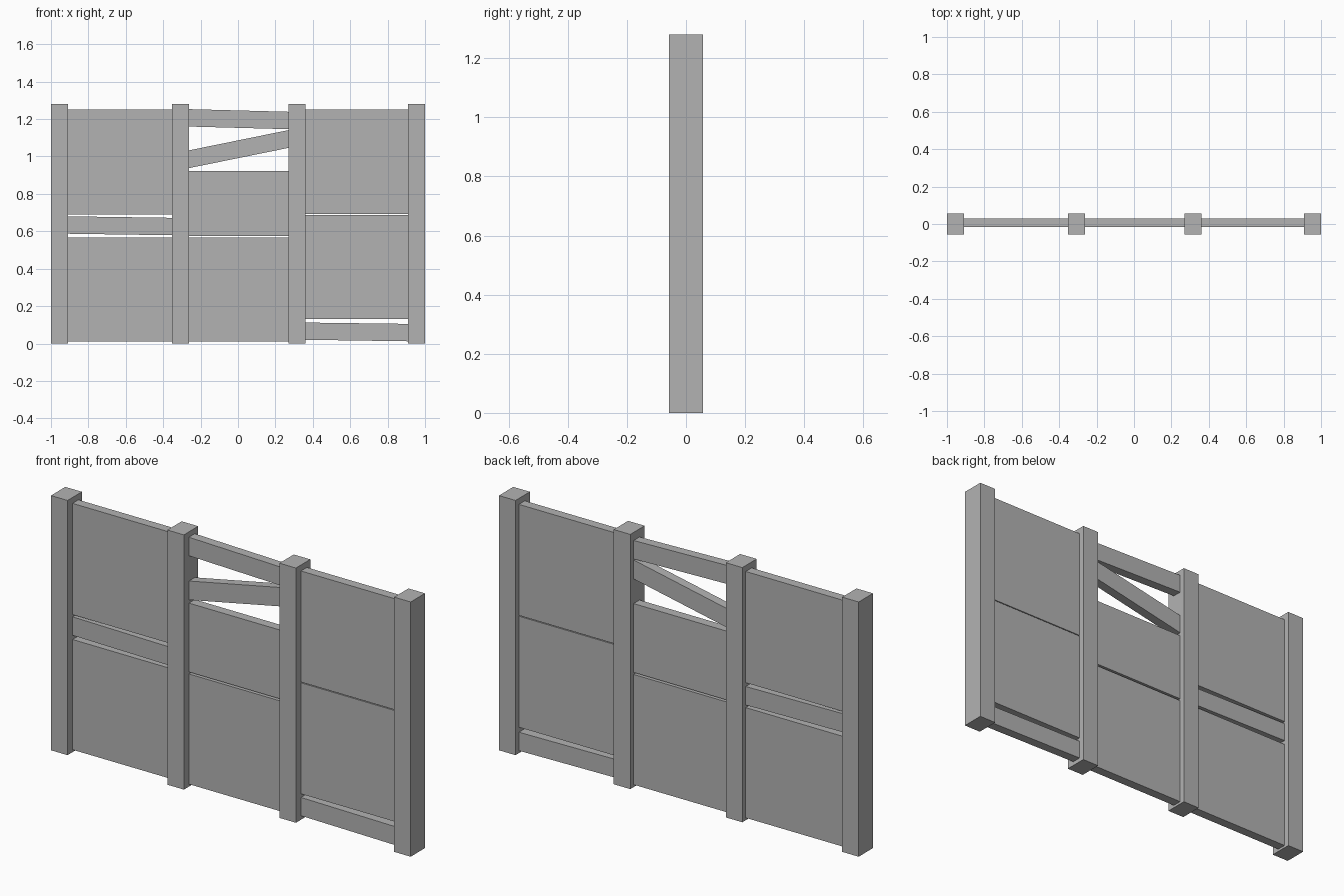
import bpy
import bmesh

cube = bpy.data.objects.get("Cube")
if cube:
    bpy.data.objects.remove(cube, do_unlink=True)

grey = bpy.data.materials.new("plain_grey")
grey.use_nodes = True
colour = (0.45, 0.45, 0.45, 1)
grey.diffuse_color = colour
grey.node_tree.nodes["Principled BSDF"].inputs["Base Color"].default_value = colour

HEIGHT = 1.28
POST_Y = (-0.057, 0.057)
BOARD_Y = (-0.017, 0.03)
TENON = 0.02  # how far boards run into the posts


def board(name, x, left, right, y):
    """Slab from x[0] to x[1]; left and right give (bottom, top) at each end."""
    bm = bmesh.new()
    outline = [(x[0], left[0]), (x[1], right[0]), (x[1], right[1]), (x[0], left[1])]
    face = bm.faces.new([bm.verts.new((px, y[0], pz)) for px, pz in outline])
    out = bmesh.ops.extrude_face_region(bm, geom=[face])
    moved = [v for v in out["geom"] if isinstance(v, bmesh.types.BMVert)]
    bmesh.ops.translate(bm, verts=moved, vec=(0, y[1] - y[0], 0))
    bmesh.ops.recalc_face_normals(bm, faces=bm.faces)
    mesh = bpy.data.meshes.new(name)
    bm.to_mesh(mesh)
    bm.free()
    mesh.materials.append(grey)
    obj = bpy.data.objects.new(name, mesh)
    bpy.context.collection.objects.link(obj)


# Square upright posts
posts = [(-1, -0.908), (-0.353, -0.261), (0.27, 0.362), (0.908, 1)]
for i, span in enumerate(posts):
    board(f"post_{i + 1}", span, (0, HEIGHT), (0, HEIGHT), POST_Y)

# Boards of each bay: name, (bottom, top) at the -x end, then at the +x end
bays = {
    "right_bay": [
        ("lower_panel", (0.012, 0.566), (0.012, 0.566)),
        ("loose_plank", (0.587, 0.68), (0.579, 0.672)),
        ("upper_panel", (0.691, 1.25), (0.691, 1.25)),
    ],
    "middle_bay": [
        ("lower_panel", (0.012, 0.566), (0.012, 0.566)),
        ("upper_panel", (0.576, 0.922), (0.576, 0.922)),
        ("slanted_plank", (0.938, 1.033), (1.046, 1.141)),
        ("top_plank", (1.16, 1.253), (1.146, 1.239)),
    ],
    "left_bay": [
        ("bottom_plank", (0.02, 0.112), (0.012, 0.105)),
        ("lower_panel", (0.13, 0.688), (0.13, 0.688)),
        ("upper_panel", (0.692, 1.25), (0.692, 1.25)),
    ],
}
for (bay, boards), a, b in zip(bays.items(), posts, posts[1:]):
    x0, x1 = a[1], b[0]
    for name, left, right in boards:
        # Extend along the slope so the ends are buried in the posts
        rise = [(r - l) * TENON / (x1 - x0) for l, r in zip(left, right)]
        start = [l - d for l, d in zip(left, rise)]
        end = [r + d for r, d in zip(right, rise)]
        board(f"{bay}_{name}", (x0 - TENON, x1 + TENON), start, end, BOARD_Y)
